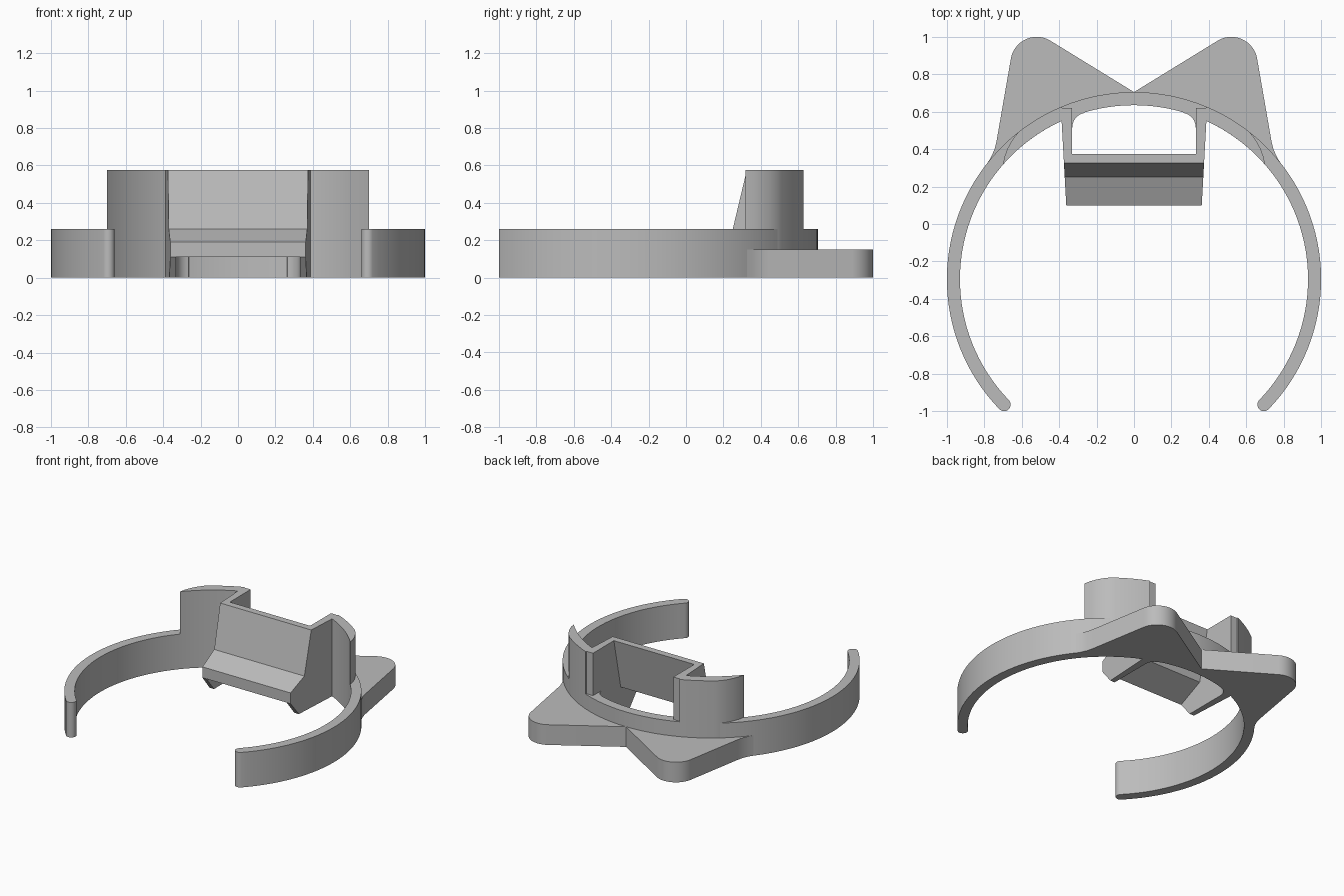
import bpy
import bmesh
from math import sin, cos, radians, acos, degrees
from mathutils import Vector

cube = bpy.data.objects.get("Cube")
if cube:
    bpy.data.objects.remove(cube)

grey = bpy.data.materials.new("plain grey")
grey.use_nodes = True
COLOUR = (0.5, 0.5, 0.5, 1)
grey.diffuse_color = COLOUR
grey.node_tree.nodes["Principled BSDF"].inputs["Base Color"].default_value = COLOUR

CY = -0.295          # centre of the band in y
R_OUT, R_IN = 1.0, 0.93


def arc(cx, cy, r, a0, a1, n):
    """Points on an arc, angles in degrees."""
    angles = [radians(a0 + (a1 - a0) * i / n) for i in range(n + 1)]
    return [(cx + r * cos(a), cy + r * sin(a)) for a in angles]


def band_angle(x, r):
    return degrees(acos(x / r))


def prism(name, outline, place_a, place_b):
    """Closed solid between two placements of one outline."""
    bm = bmesh.new()
    a = [bm.verts.new(place_a(*p)) for p in outline]
    b = [bm.verts.new(place_b(*p)) for p in outline]
    bm.faces.new(a)
    bm.faces.new(b)
    for i in range(len(a)):
        j = (i + 1) % len(a)
        bm.faces.new((a[i], a[j], b[j], b[i]))
    bmesh.ops.recalc_face_normals(bm, faces=bm.faces)
    mesh = bpy.data.meshes.new(name)
    bm.to_mesh(mesh)
    bm.free()
    mesh.materials.append(grey)
    obj = bpy.data.objects.new(name, mesh)
    bpy.context.collection.objects.link(obj)
    bpy.ops.object.select_all(action='DESELECT')
    obj.select_set(True)
    bpy.context.view_layer.objects.active = obj
    bpy.ops.object.shade_smooth_by_angle(angle=radians(28))
    return obj


def upright(name, outline, z0, z1, side=1):
    return prism(name, outline,
                 lambda x, y: Vector((side * x, y, z0)),
                 lambda x, y: Vector((side * x, y, z1)))


# Open band with rounded tips
START, END = -44, 224
mid, half = (R_OUT + R_IN) / 2, (R_OUT - R_IN) / 2
tips = [(mid * cos(radians(a)), CY + mid * sin(radians(a))) for a in (START, END)]
band = arc(0, CY, R_OUT, START, END, 96)
band += arc(*tips[1], half, END, END + 180, 10)[1:-1]
band += arc(0, CY, R_IN, END, START, 96)
band += arc(*tips[0], half, START - 180, START, 10)[1:-1]
upright("band", band, 0, 0.26)

# Outline of one ear, from the middle notch round to the band
ear = [(0, 0.705)]
ear += arc(0.52, 0.86, 0.14, 121, 12, 14)
ear += [(0.735, 0.44), (0.745, 0.4), (0.765, 0.355), (0.8, 0.3)]
ear += arc(0, CY, 0.965, 38, 90, 24)

# Outline of one tall curved wall with a tapered outer end
wall = arc(0, CY, R_OUT, band_angle(0.385, R_OUT), band_angle(0.62, R_OUT), 8)
wall += [(0.65, 0.45), (0.675, 0.405), (0.692, 0.36), (0.7, 0.317)]
wall += arc(0, CY, R_IN, band_angle(0.7, R_IN), band_angle(0.37, R_IN), 12)

# Rounded inside corner between band and side plate
corner = [(0.34, 0.5), (0.33, 0.5)]
corner += arc(0.25, 0.515, 0.08, 0, 80, 8)
corner += [(0.25, 0.62), (0.34, 0.62)]

# Side plate profile in y, z
plate = [(0.325, 0.575), (0.25, 0.26), (0.1, 0.19), (0.1, 0.11),
         (0.19, 0), (0.62, 0), (0.62, 0.575)]

for side, label in ((1, "left"), (-1, "right")):
    upright(label + "_ear", ear, 0, 0.15, side)
    upright(label + "_tall_wall", wall, 0.02, 0.575, side)
    upright(label + "_inner_corner", corner, 0, 0.259, side)
    prism(label + "_side_plate", plate,
          lambda y, z: Vector((side * 0.33, y, z)),
          lambda y, z: Vector((side * (0.362 + 0.055 * (y - 0.1)), y, z)))

# Sloped front panel that bends out into a lip
panel = [(0.325, 0.575), (0.25, 0.26), (0.1, 0.19), (0.1, 0.11),
         (0.295, 0.2), (0.375, 0.575)]
prism("front_panel", panel,
      lambda y, z: Vector((-0.335, y, z)),
      lambda y, z: Vector((0.335, y, z)))
